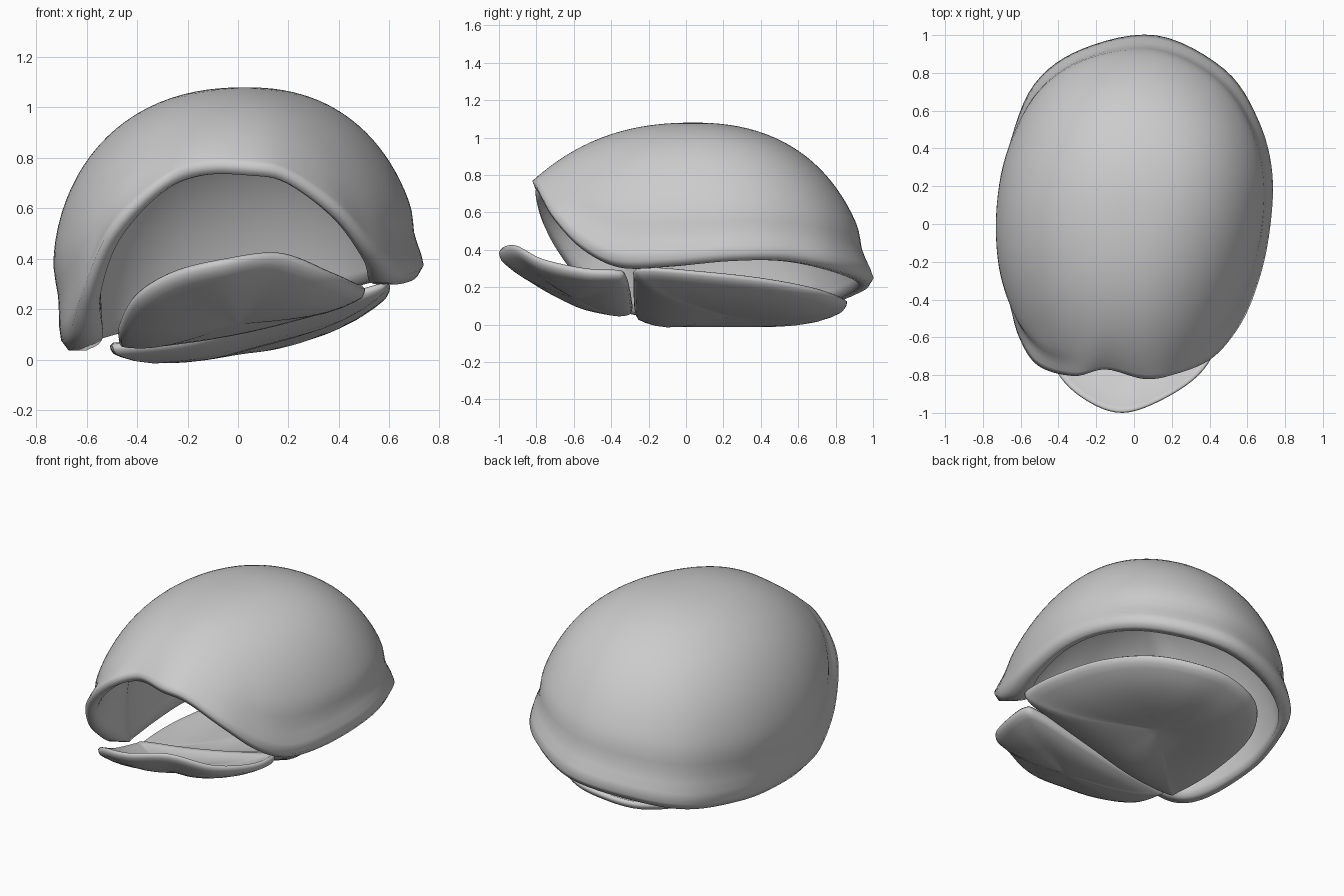
import bpy, bmesh, math
from mathutils import Vector

if "Cube" in bpy.data.objects:
    bpy.data.objects.remove(bpy.data.objects["Cube"])


def spline(points, per):
    """Closed Catmull-Rom curve through rows of any width."""
    out, n = [], len(points)
    for i in range(n):
        a, b, c, d = (points[(i + k) % n] for k in (-1, 0, 1, 2))
        for j in range(per):
            t = j / per
            out.append([0.5 * (2 * q + (r - p) * t + (2*p - 5*q + 4*r - s) * t*t
                               + (3*q - p - 3*r + s) * t**3)
                        for p, q, r, s in zip(a, b, c, d)])
    return out


def skin(name, start, rings, end):
    """Closed smooth body from a pole, a row of rings and a second pole."""
    n = len(rings[0])
    verts = [start] + [p for r in rings for p in r] + [end]
    last = len(verts) - 1
    faces = []
    for i in range(n):
        j = (i + 1) % n
        faces.append((0, 1 + i, 1 + j))
        for k in range(len(rings) - 1):
            a, b = 1 + k * n, 1 + (k + 1) * n
            faces.append((a + i, b + i, b + j, a + j))
        a = 1 + (len(rings) - 1) * n
        faces.append((a + j, a + i, last))
    me = bpy.data.meshes.new(name)
    me.from_pydata([tuple(v) for v in verts], [], faces)
    ob = bpy.data.objects.new(name, me)
    bpy.context.collection.objects.link(ob)
    bm = bmesh.new()
    bm.from_mesh(me)
    bmesh.ops.recalc_face_normals(bm, faces=bm.faces)
    bm.to_mesh(me)
    bm.free()
    for p in me.polygons:
        p.use_smooth = True
    return ob


# Domed upper shell: rim points as x, y, z, arc angle, underside lip width
rim = spline([
    (-.15, -.77, .77, 46, .05), (.05, -.82, .77, 46, .05), (.20, -.80, .74, 50, .05),
    (.40, -.72, .60, 60, .06), (.54, -.57, .44, 71, .09), (.635, -.38, .345, 80, .18),
    (.71, -.10, .35, 85, .12), (.735, .25, .38, 88, .09), (.66, .55, .38, 88, .08),
    (.48, .82, .33, 88, .08), (.12, 1.0, .26, 89, .08), (-.27, .93, .2, 91, .08),
    (-.53, .74, .14, 96, .08), (-.665, .40, .10, 103, .09), (-.70, .10, .08, 107, .11),
    (-.695, -.20, .08, 106, .14), (-.66, -.41, .13, 100, .18), (-.61, -.60, .29, 90, .10),
    (-.51, -.75, .51, 74, .07), (-.32, -.805, .70, 57, .05)], 6)
# Even out the arc angles so the dome stays free of creases
m = len(rim)
for _ in range(30):
    ang = [r[3] for r in rim]
    for i, r in enumerate(rim):
        r[3] = (ang[i - 1] + 2 * ang[i] + ang[(i + 1) % m]) / 4
soft = [(r[0], r[1], r[2]) for r in rim]
for _ in range(60):
    soft = [tuple((soft[i - 1][k] + 2 * soft[i][k] + soft[(i + 1) % m][k]) / 4
                  for k in range(3)) for i in range(m)]
apex = Vector((.03, .04, 1.08))
inner_apex = apex - Vector((0, 0, .06))


def dome_ring(u, top, inner):
    ring = []
    w = u ** 5                       # rim detail fades out toward the top
    for (x, y, z, angle, lip), q in zip(rim, soft):
        x, y, z = (b * 1.03 * (1 - w) + a * w if k < 2 else b * (1 - w) + a * w
                   for k, (a, b) in enumerate(zip((x, y, z), q)))
        T = math.radians(angle)
        s = math.sin(u * T) / math.sin(T)
        d = ((1 - math.cos(u * T)) / (1 - math.cos(T))) ** 1.12
        if inner:
            s *= 1 - lip
            z -= .04
        else:
            flare = .025 * min(1, max(0, (angle - 55) / 30))
            s *= 1 - flare * math.exp(-((u - .9) / .06) ** 2)
        ring.append((top.x + (x - top.x) * s, top.y + (y - top.y) * s,
                     top.z + (z - top.z) * d))
    return ring


steps = [i / 28 for i in range(1, 29)]
lip = []
for (x, y, z, a, w) in rim:
    k = 1 - w * .35
    lip.append((apex.x + (x - apex.x) * k, apex.y + (y - apex.y) * k, z - .04))
rings = [dome_ring(u, apex, False) for u in steps] + [lip]
rings += [dome_ring(u, inner_apex, True) for u in reversed(steps)]
skin("upper_shell", apex, rings, inner_apex)


# Two shallow dished belly plates that meet at a hinge
def plate(name, outline, center, depth, thick):
    edge = [Vector(p) for p in spline(outline, 6)]
    c = Vector(center)

    def ring(s, lift):
        drop = Vector((0, 0, lift - depth * (1 - s ** 4)))
        return [c + (e - c) * s + drop for e in edge]

    ss = [.12, .25, .4, .55, .7, .82, .92, .975]
    rs = [ring(s, 0) for s in ss] + [ring(.995, thick * .25), ring(1, thick * .55)]
    rs += [ring(s, thick) for s in reversed(ss)]
    low = c - Vector((0, 0, depth))
    skin(name, low, rs, low + Vector((0, 0, thick)))


plate("rear_belly_plate", [
    (-.46, -.26, .03), (-.2, -.275, .06), (.1, -.28, .14), (.4, -.28, .22),
    (.56, -.275, .265), (.595, -.2, .275), (.60, .05, .255), (.55, .38, .22),
    (.42, .66, .17), (.22, .82, .12), (0, .86, .09), (-.24, .78, .05),
    (-.42, .52, .03), (-.50, .12, .03), (-.50, -.2, .03)],
    (.03, .25, .14), .10, .045)

plate("front_belly_plate", [
    (-.47, -.34, .06), (-.44, -.29, .06), (-.15, -.29, .10), (.15, -.30, .16),
    (.42, -.32, .23), (.50, -.36, .25), (.48, -.54, .26), (.37, -.77, .31),
    (.17, -.92, .385), (-.06, -1.0, .36), (-.26, -.93, .31), (-.41, -.78, .22),
    (-.47, -.55, .11)],
    (0, -.6, .21), .07, .05)
